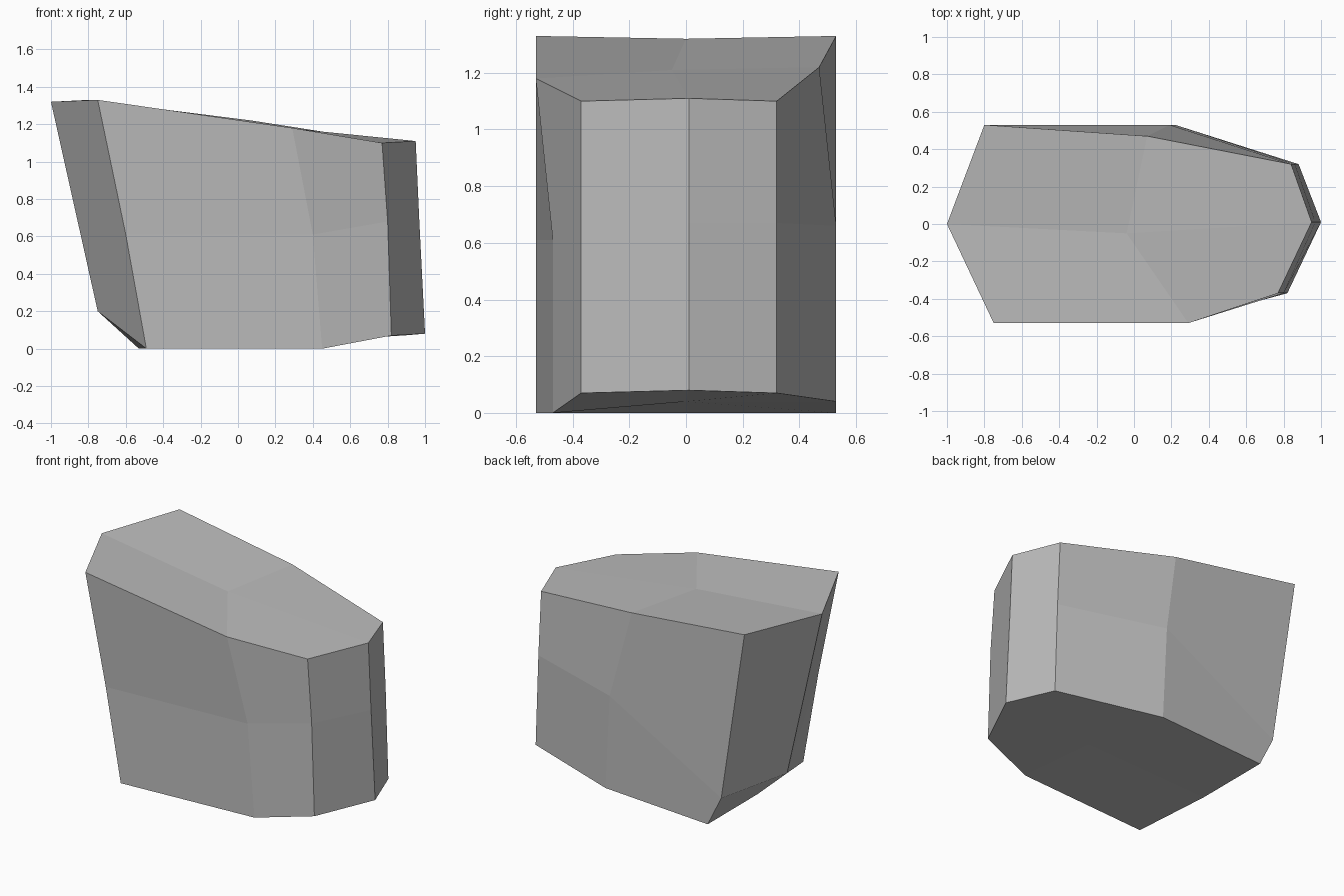
import bpy
import bmesh

default_cube = bpy.data.objects.get("Cube")
if default_cube:
    bpy.data.objects.remove(default_cube, do_unlink=True)


def make_material(name, colour):
    material = bpy.data.materials.new(name)
    material.use_nodes = True
    material.diffuse_color = colour
    shader = next(n for n in material.node_tree.nodes if n.type == 'BSDF_PRINCIPLED')
    shader.inputs["Base Color"].default_value = colour
    return material


# Outline rings of the boulder, counter-clockwise from the pointed end
top_ring = [(-1, 0, 1.32), (-.75, -.53, 1.33), (.29, -.53, 1.18), (.77, -.37, 1.1),
            (.95, .01, 1.11), (.84, .32, 1.1), (.07, .47, 1.22), (-.8, .53, 1.33)]
middle_ring = [(-.75, .01, .2), (-.6, -.53, .61), (.4, -.47, .61), (.8, -.37, .68),
               (.97, .01, .67), (.86, .32, .67), (.19, .53, .66), (-.63, .53, .2)]
bottom_ring = [(-.53, .01, 0), (-.49, -.53, 0), (.45, -.47, 0), (.82, -.37, .07),
               (1, .01, .08), (.88, .32, .07), (.22, .53, .04), (-.53, .53, 0)]
top_peak = (-.04, -.05, 1.21)
bottom_peak = (.35, 0, .04)

bm = bmesh.new()
top, middle, bottom = [[bm.verts.new(point) for point in ring]
                       for ring in (top_ring, middle_ring, bottom_ring)]
top_centre = bm.verts.new(top_peak)
bottom_centre = bm.verts.new(bottom_peak)
count = len(top)

# Side facets in two bands
for upper, lower in ((top, middle), (middle, bottom)):
    for i in range(count):
        j = (i + 1) % count
        corners = (upper[i], lower[i], lower[j], upper[j])
        # The strongly bent facets are creased from upper left to lower right
        if (upper is middle and i == 0):
            bm.faces.new((corners[0], corners[1], corners[2]))
            bm.faces.new((corners[0], corners[2], corners[3]))
        else:
            bm.faces.new(corners)

# Broad facets that meet at the middle of the top and the underside
for i in range(0, count, 2):
    j, k = i + 1, (i + 2) % count
    bm.faces.new((top_centre, top[i], top[j], top[k]))
    bm.faces.new((bottom_centre, bottom[k], bottom[j], bottom[i]))

bmesh.ops.recalc_face_normals(bm, faces=bm.faces)
mesh = bpy.data.meshes.new("boulder")
bm.to_mesh(mesh)
bm.free()

boulder = bpy.data.objects.new("boulder", mesh)
bpy.context.collection.objects.link(boulder)
mesh.materials.append(make_material("stone grey", (.5, .5, .5, 1)))
